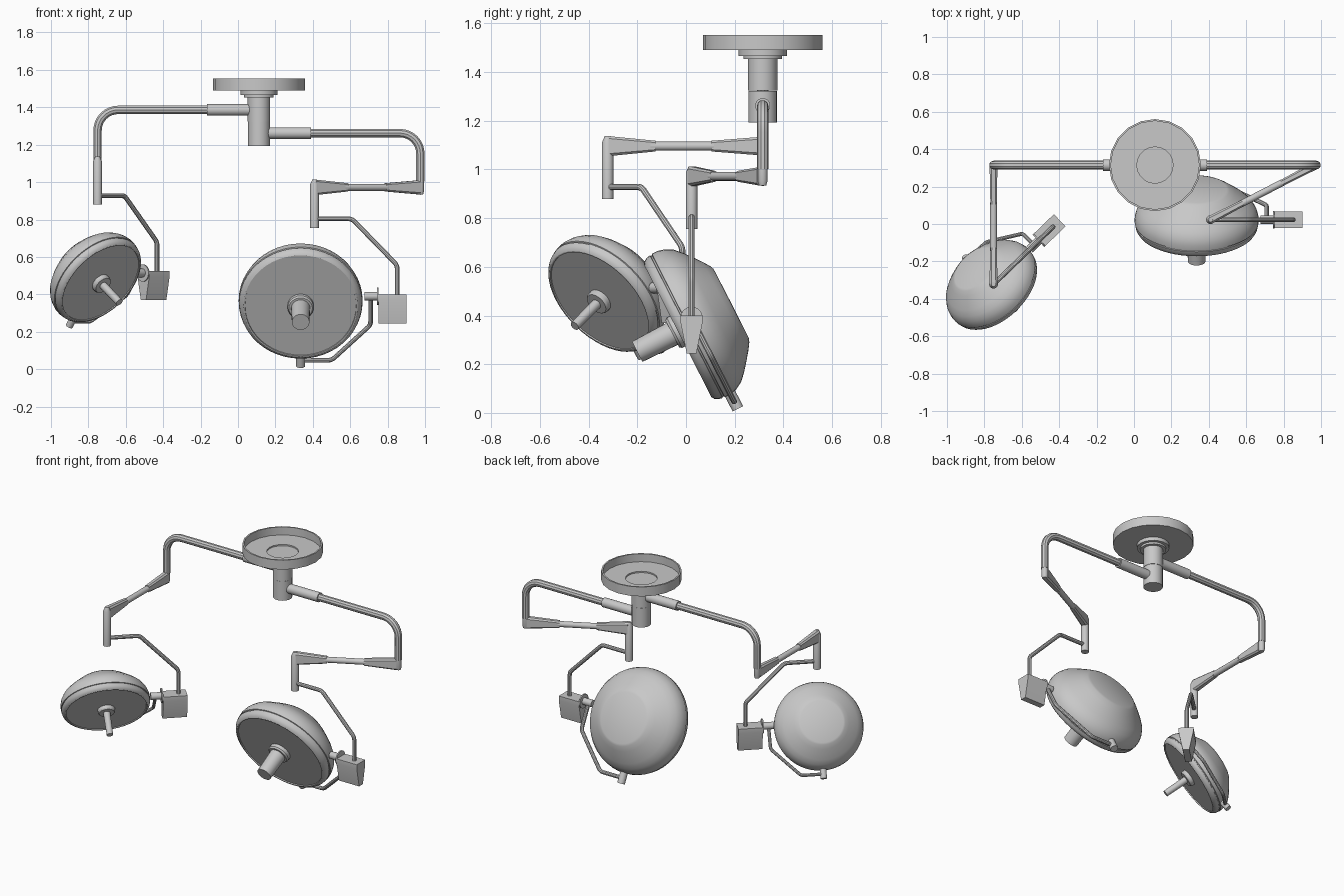
import bpy, bmesh, math
from mathutils import Matrix, Vector

if "Cube" in bpy.data.objects:
    bpy.data.objects.remove(bpy.data.objects["Cube"])

metal = bpy.data.materials.new("light_grey_metal")
metal.diffuse_color = (0.58, 0.58, 0.58, 1)
metal.use_nodes = True
metal.node_tree.nodes["Principled BSDF"].inputs["Base Color"].default_value = metal.diffuse_color
T = Matrix.Translation


def rot(deg, axis):
    return Matrix.Rotation(math.radians(deg), 4, axis)


def finish(name, mesh, matrix):
    mesh.materials.clear()
    mesh.materials.append(metal)
    mesh.transform(matrix)
    ob = bpy.data.objects.new(name, mesh)
    bpy.context.collection.objects.link(ob)
    return ob


def from_bm(name, bm, matrix):
    bmesh.ops.recalc_face_normals(bm, faces=bm.faces)
    mesh = bpy.data.meshes.new(name)
    bm.to_mesh(mesh)
    bm.free()
    return finish(name, mesh, matrix)


def lathe(name, profile, matrix=Matrix(), segs=24):
    """Spin (radius, height) points about local z."""
    bm = bmesh.new()
    vs = [bm.verts.new((r, 0, z)) for r, z in profile]
    es = [bm.edges.new(p) for p in zip(vs, vs[1:])]
    bmesh.ops.spin(bm, geom=vs + es, cent=(0, 0, 0), axis=(0, 0, 1),
                   angle=math.tau, steps=segs, use_merge=False)
    bmesh.ops.remove_doubles(bm, verts=bm.verts, dist=1e-5)
    return from_bm(name, bm, matrix)


def rod(name, r, z0, z1, matrix=Matrix(), r2=None, segs=20):
    r2 = r if r2 is None else r2
    return lathe(name, [(0, z0), (r, z0), (r2, z1), (0, z1)], matrix, segs)


def tube(name, pts, r, matrix=Matrix(), bend=0.02, steps=4):
    """Round tube along a path with rounded corners."""
    pts = [Vector(p) for p in pts]
    path = [pts[0]]
    for a, b, c in zip(pts, pts[1:], pts[2:]):
        u, v = (a - b).normalized(), (c - b).normalized()
        half = u.angle(v) / 2
        centre = b + (u + v).normalized() * bend / math.cos(half)
        p, q = b + u * bend - centre, b + v * bend - centre
        radius = bend * math.tan(half)
        for i in range(steps + 1):
            path.append(centre + p.normalized().slerp(q.normalized(), i / steps) * radius)
    path.append(pts[-1])
    cu = bpy.data.curves.new(name, 'CURVE')
    cu.dimensions = '3D'
    cu.bevel_depth, cu.bevel_resolution, cu.use_fill_caps = r, 3, True
    sp = cu.splines.new('POLY')
    sp.points.add(len(path) - 1)
    for point, co in zip(sp.points, path):
        point.co = (*co, 1)
    tmp = bpy.data.objects.new(name + "_path", cu)
    mesh = bpy.data.meshes.new_from_object(tmp)
    bpy.data.objects.remove(tmp)
    return finish(name, mesh, matrix)


def taper(name, a, b, matrix, chamfer):
    """Chamfered tapered box; a and b are (x, half_width_y, half_height_z)."""
    bm = bmesh.new()
    rings = []
    for x, w, h in (a, b):
        c = chamfer * min(w, h)
        rings.append([bm.verts.new((x, y, z)) for y, z in (
            (w, h - c), (w - c, h), (c - w, h), (-w, h - c),
            (-w, c - h), (c - w, -h), (w - c, -h), (w, c - h))])
    for i in range(8):
        j = (i + 1) % 8
        bm.faces.new((rings[0][i], rings[0][j], rings[1][j], rings[1][i]))
    for ring in rings:
        bm.faces.new(ring)
    return from_bm(name, bm, matrix)


# Ceiling mount: open dish, flanges and two-part column
hub = Vector((0.112, 0.315, 0))
H = T(hub)
lathe("ceiling_dish", [(0.097, 1.50), (0.236, 1.50), (0.236, 1.553), (0.246, 1.553),
                       (0.246, 1.49), (0.097, 1.49), (0.097, 1.50)], H, 20)
rod("upper_flange", 0.099, 1.466, 1.491, H)
rod("lower_flange", 0.079, 1.453, 1.467, H)
rod("column_top", 0.060, 1.324, 1.455, H)
rod("column_bottom", 0.059, 1.193, 1.323, H)


def lamp_unit(side, turn, tube_z, arm_turn, arm_z, lamp_turn, size, tilt, xc,
              handle_r, handle_len, collar_r):
    # Horizontal swing tube leaving the column, bending down at its end
    S = H @ rot(turn, 'Z')
    reach = 0.863
    rod(side + "_tube_sleeve", 0.031, 0.04, 0.277, S @ T((0, 0, tube_z)) @ rot(90, 'Y'))
    tube(side + "_swing_tube", [(0.05, 0, tube_z), (reach, 0, tube_z),
                                (reach, 0, arm_z + 0.03)], 0.0235, S, 0.11, 8)
    K = T((S @ Vector((reach, 0, arm_z)))) @ rot(arm_turn, 'Z')
    lathe(side + "_elbow", [(0, -0.04), (0.015, -0.037), (0.02, -0.02),
                            (0.02, 0.035), (0, 0.035)], K, 20)

    # Spring arm: two tapered sleeves joined by a rod
    taper(side + "_arm_sleeve_outer", (0.008, 0.021, 0.038), (0.21, 0.017, 0.022), K, 0.45)
    rod(side + "_arm_rod", 0.0185, 0.2, 0.46, K @ rot(90, 'Y'))
    taper(side + "_arm_sleeve_inner", (0.44, 0.017, 0.022), (0.632, 0.022, 0.041), K, 0.45)

    # Vertical post at the end of the spring arm
    P = T(K @ Vector((0.637, 0, 0))) @ rot(lamp_turn, 'Z')
    lathe(side + "_post", [(0, -0.217), (0.0235, -0.217), (0.0235, 0.015),
                           (0.012, 0.041), (0, 0.041)], P, 20)

    # Bent hanger and tapered joint box
    tube(side + "_hanger", [(0, 0, -0.168), (0.2, 0, -0.168), (0.442, 0, -0.416),
                            (0.442, 0, -0.58)], 0.013, P)
    bm = bmesh.new()
    section = [(-0.045, 0), (0.045, 0), (0.045, -0.03), (0.02, -0.155),
               (-0.02, -0.155), (-0.045, -0.03)]
    ends = [[bm.verts.new((x, y, z)) for y, z in section] for x in (0.341, 0.492)]
    for ring in ends:
        bm.faces.new(ring)
    for i in range(6):
        j = (i + 1) % 6
        bm.faces.new((ends[0][i], ends[0][j], ends[1][j], ends[1][i]))
    from_bm(side + "_joint_box", bm, P @ T((0, 0, -0.572)))

    # Pivot between box and lamp head
    V = P @ T((0, 0, -0.582)) @ rot(90, 'Y')
    rod(side + "_pivot_disc", 0.046, 0.334, 0.342, V)
    rod(side + "_pivot", 0.023, 0.268, 0.338, V)

    # Lamp head: local z is the light direction, local y points up the dish
    L = (P @ T((xc, 0, -0.582)) @ rot(90 + tilt, 'X') @ T((0, -0.022, 0))
         @ Matrix.Scale(size, 4))
    lathe(side + "_lamp_shell", [
        (0, -0.173), (0.16, -0.172), (0.175, -0.166), (0.205, -0.146), (0.24, -0.119),
        (0.275, -0.091), (0.305, -0.062), (0.323, -0.03), (0.331, 0), (0.331, 0.026),
        (0.325, 0.028), (0.325, 0.034), (0.329, 0.036), (0.325, 0.054), (0.316, 0.068),
        (0.305, 0.075), (0.298, 0.075), (0.297, 0.068), (0, 0.068)], L, 48)
    lathe(side + "_handle_collar", [(0, 0.06), (collar_r, 0.06), (collar_r, 0.09),
                                    (collar_r * 0.9, 0.1), (0, 0.1)], L, 24)
    rod(side + "_handle", handle_r * 1.04, 0.09, handle_len, L, handle_r * 0.96, 24)

    # Side yoke running round to the lower pin
    tube(side + "_yoke", [(0.374, 0.02, 0), (0.374, -0.15, 0), (0.166, -0.362, 0),
                          (0, -0.362, 0)], 0.0125, L)
    rod(side + "_yoke_pin", 0.024, 0.315, 0.397, L @ rot(90, 'X'))


lamp_unit("right", 0, 1.262, 207.3, 0.972, 0, 1.0, 27, -0.074, 0.049, 0.262, 0.07)
lamp_unit("left", 180, 1.386, -90, 1.096, 44, 0.83, 36, -0.01, 0.025, 0.285, 0.064)

# Smooth round parts while keeping hard edges
for ob in bpy.context.collection.objects:
    ob.select_set(True)
    bpy.context.view_layer.objects.active = ob
bpy.ops.object.shade_smooth_by_angle(angle=math.radians(28))
